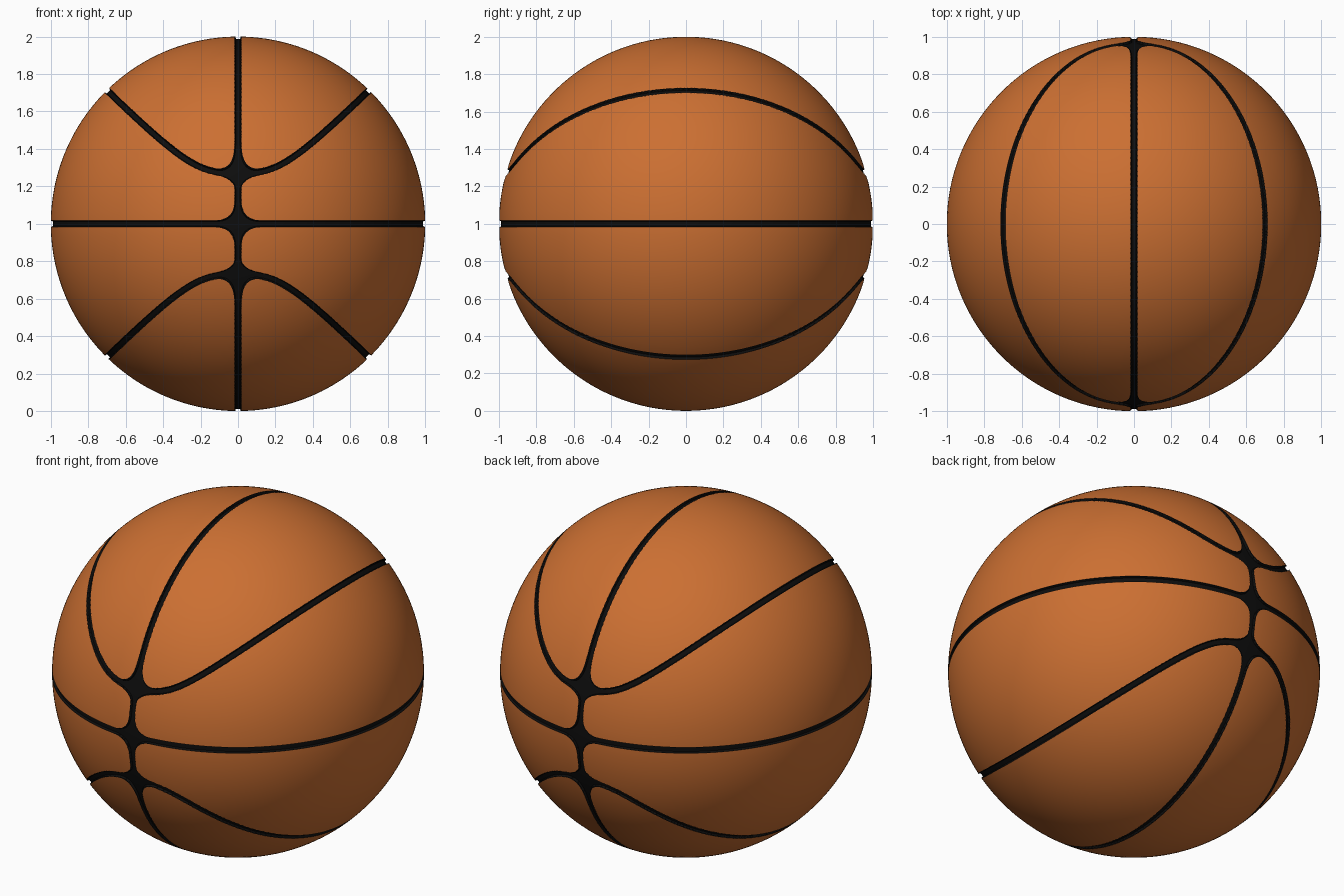
import bpy
import bmesh
from mathutils import Vector

SEAM = 0.018      # half width of a seam
WALL = 0.006      # width of the sloping groove wall
DEPTH = 0.012     # groove depth
FILLET = 0.11     # softness of the seam crossings
WAIST = 0.27      # height of the curved seams above the equator at front and back

cube = bpy.data.objects.get("Cube")
if cube:
    bpy.data.objects.remove(cube, do_unlink=True)


def make_material(name, rgb, roughness):
    mat = bpy.data.materials.new(name)
    mat.use_nodes = True
    mat.diffuse_color = (*rgb, 1)
    bsdf = mat.node_tree.nodes["Principled BSDF"]
    bsdf.inputs["Base Color"].default_value = (*rgb, 1)
    bsdf.inputs["Roughness"].default_value = roughness
    return mat


def curved_seam(p):
    """Approximate distance on the unit sphere to the two bowed seams."""
    g = abs(p.z) ** 3 - abs(p.x) ** 3 - WAIST ** 3
    grad = Vector((-3 * p.x * abs(p.x), 0, 3 * p.z * abs(p.z)))
    grad -= p * grad.dot(p)
    return abs(g) / max(grad.length, 0.001)


def seam_field(p):
    """Negative inside a seam, with rounded corners where seams cross."""
    a = abs(p.x)
    b = min(abs(p.z), curved_seam(p))
    h = max(FILLET - abs(a - b), 0) / FILLET
    return min(a, b) - h * h * FILLET / 4 - SEAM


# Sphere, refined only along the seams
bm = bmesh.new()
bmesh.ops.create_icosphere(bm, subdivisions=6, radius=1)
for band in (0.07, 0.035):
    near = {v for v in bm.verts if seam_field(v.co.normalized()) < band}
    edges = [e for e in bm.edges if e.verts[0] in near and e.verts[1] in near]
    bmesh.ops.subdivide_edges(bm, edges=edges, cuts=1, use_grid_fill=True)
    bmesh.ops.triangulate(bm, faces=bm.faces[:])
    for v in bm.verts:
        v.co.normalize()

# Cut clean outlines for the groove lip and the groove floor
field = {v: seam_field(v.co) for v in bm.verts}
for level in (0, -WALL):
    cut = []
    for e in list(bm.edges):
        v0, v1 = e.verts
        d0, d1 = field[v0] - level, field[v1] - level
        if d0 * d1 < 0:
            new_vert = bmesh.utils.edge_split(e, v0, d0 / (d0 - d1))[1]
            new_vert.co.normalize()
            field[new_vert] = level
            cut.append(new_vert)
    bmesh.ops.connect_verts(bm, verts=cut)
    bmesh.ops.triangulate(bm, faces=bm.faces[:])

# Seam colour inside the lip, then sink the floor
for f in bm.faces:
    f.smooth = True
    f.material_index = int(max(field[v] for v in f.verts) <= 0)
for v in bm.verts:
    if field[v] <= -WALL:
        v.co *= 1 - DEPTH
    v.co.z += 1

mesh = bpy.data.meshes.new("ball")
bm.to_mesh(mesh)
bm.free()
mesh.materials.append(make_material("orange leather", (0.60, 0.16, 0.032), 0.7))
mesh.materials.append(make_material("black seam", (0.004, 0.004, 0.004), 0.8))
ball = bpy.data.objects.new("ball", mesh)
bpy.context.collection.objects.link(ball)

# Smooth leather with crisp groove lips
bpy.ops.object.select_all(action='DESELECT')
ball.select_set(True)
bpy.context.view_layer.objects.active = ball
bpy.ops.object.shade_smooth_by_angle()
